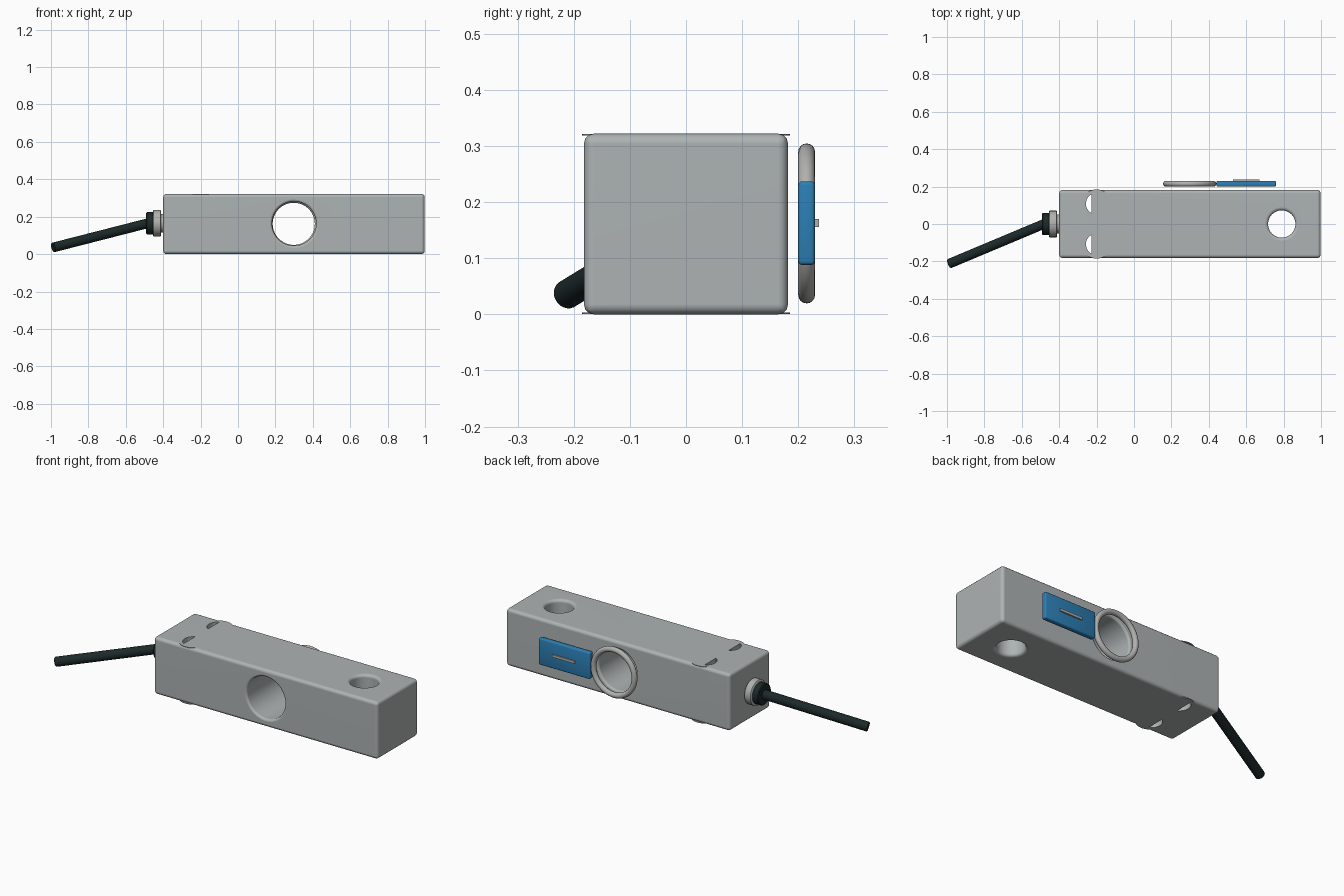
import bpy, bmesh, math
from mathutils import Vector

if "Cube" in bpy.data.objects:
    bpy.data.objects.remove(bpy.data.objects["Cube"])


def material(name, rgb):
    m = bpy.data.materials.new(name)
    m.diffuse_color = (*rgb, 1)
    m.use_nodes = True
    m.node_tree.nodes["Principled BSDF"].inputs["Base Color"].default_value = m.diffuse_color
    return m


STEEL = material("body_grey", (0.42, 0.45, 0.45))
RING = material("ring_grey", (0.44, 0.44, 0.43))
BLUE = material("label_blue", (0.025, 0.21, 0.46))
BLACK = material("cable_black", (0.012, 0.022, 0.023))


def make(name, bm, mat, smooth=True):
    bmesh.ops.recalc_face_normals(bm, faces=bm.faces[:])
    me = bpy.data.meshes.new(name)
    bm.to_mesh(me)
    bm.free()
    ob = bpy.data.objects.new(name, me)
    bpy.context.collection.objects.link(ob)
    me.materials.append(mat)
    if smooth:
        shade(ob)
    return ob


def shade(ob):
    bpy.ops.object.select_all(action='DESELECT')
    ob.select_set(True)
    bpy.context.view_layer.objects.active = ob
    bpy.ops.object.shade_smooth_by_angle(angle=math.radians(40))


def box(name, lo, hi, mat, bevel=0, segments=3):
    bm = bmesh.new()
    bmesh.ops.create_cube(bm, size=1)
    for v in bm.verts:
        v.co = [(a + b) / 2 + c * (b - a) for a, b, c in zip(lo, hi, v.co)]
    if bevel:
        bmesh.ops.bevel(bm, geom=bm.edges[:], offset=bevel, segments=segments,
                        profile=0.5, affect='EDGES')
    return make(name, bm, mat)


def lathe(name, profile, start, axis, mat, sides=48):
    """Solid of revolution; profile is (distance along axis, radius)."""
    bm = bmesh.new()
    turn = Vector((0, 0, 1)).rotation_difference(Vector(axis))
    rings = []
    for d, r in profile:
        rings.append([bm.verts.new(Vector(start) + turn @ Vector(
            (r * math.cos(2 * math.pi * i / sides), r * math.sin(2 * math.pi * i / sides), d)))
            for i in range(sides)])
    for a, b in zip(rings, rings[1:]):
        for i in range(sides):
            j = (i + 1) % sides
            bm.faces.new((a[i], a[j], b[j], b[i]))
    bm.faces.new(rings[0])
    bm.faces.new(rings[-1])
    return make(name, bm, mat)


def prism(name, points, z0, z1, mat):
    bm = bmesh.new()
    low, high = ([bm.verts.new((x, y, z)) for x, y in points] for z in (z0, z1))
    bm.faces.new(low)
    bm.faces.new(high)
    for i in range(len(points)):
        j = (i + 1) % len(points)
        bm.faces.new((low[i], low[j], high[j], high[i]))
    return make(name, bm, mat)


def arc(cx, cy, r, a0, a1, n=16):
    return [(cx + r * math.cos(math.radians(a0 + (a1 - a0) * i / n)),
             cy + r * math.sin(math.radians(a0 + (a1 - a0) * i / n))) for i in range(n + 1)]


def bore_profile(length, r, fillet, n=4):
    """Through hole with rounded mouths, running slightly past both faces."""
    mouth = [(fillet * (1 - math.cos(t)), r + fillet * (1 - math.sin(t)))
             for t in [math.pi / 2 * i / n for i in range(n + 1)]]
    mouth = [(-0.02, r + fillet)] + mouth
    return mouth + [(length - d, q) for d, q in reversed(mouth)]


HEIGHT, HALF = 0.322, 0.182

# Beam body with rounded edges
body = box("beam_body", (-0.4, -HALF, 0), (0.998, HALF, HEIGHT), STEEL, 0.018)

# Cutters: cross bore, bolt hole and two crescent slots
cutters = [
    lathe("cross_bore_cutter", bore_profile(2 * HALF, 0.118, 0.012),
          (0.3, -HALF, 0.163), (0, 1, 0), STEEL, 64),
    lathe("bolt_hole_cutter", bore_profile(HEIGHT, 0.073, 0.016),
          (0.79, 0, 0), (0, 0, 1), STEEL),
]
for side in (-1, 1):
    cutters.append(prism("slot_cutter", arc(-0.2, side * 0.108, 0.057, 118, 242),
                         -0.05, HEIGHT + 0.05, STEEL))
for c in cutters:
    c.hide_render = True
    mod = body.modifiers.new("cut", 'BOOLEAN')
    mod.operation, mod.solver, mod.object = 'DIFFERENCE', 'EXACT', c
    bpy.ops.object.select_all(action='DESELECT')
    bpy.context.view_layer.objects.active = body
    body.select_set(True)
    bpy.ops.object.modifier_apply(modifier=mod.name)
for c in cutters:
    bpy.data.objects.remove(c)
shade(body)
body.modifiers.new("flat_faces", 'WEIGHTED_NORMAL').keep_sharp = True

# Small rim lips that overhang the long edges beside the slots
for side in (-1, 1):
    for z in (0.0005, HEIGHT - 0.0035):
        prism("slot_rim", arc(-0.2, side * 0.108, 0.077, side * 45, side * 135),
              z, z + 0.003, STEEL)

# Rounded ring behind the cross bore
bm = bmesh.new()
U, V = 64, 16
grid = []
for i in range(U):
    a = 2 * math.pi * i / U
    row = []
    for j in range(V):
        b = 2 * math.pi * j / V
        r = 0.1275 + 0.015 * math.cos(b)
        row.append(bm.verts.new((0.298 + r * math.cos(a), 0.215 + 0.015 * math.sin(b),
                                 0.162 + r * math.sin(a))))
    grid.append(row)
for i in range(U):
    for j in range(V):
        k, m = (i + 1) % U, (j + 1) % V
        bm.faces.new((grid[i][j], grid[k][j], grid[k][m], grid[i][m]))
make("bore_ring", bm, RING)

# Label plate with a plain raised bar
box("label_plate", (0.44, 0.2, 0.088), (0.76, 0.23, 0.237), BLUE, 0.007)
box("label_bar", (0.53, 0.23, 0.156), (0.67, 0.237, 0.17), RING)

# Cable entry: collar, gland and cable
lathe("collar", [(0, 0.05), (0.012, 0.05), (0.012, 0.066), (0.016, 0.071),
                 (0.052, 0.071), (0.056, 0.066)],
      (-0.399, 0, 0.165), (-1, 0, 0), RING)
lathe("gland", [(0, 0.059), (0.034, 0.059), (0.038, 0.055)],
      (-0.453, 0, 0.165), (-1, 0, 0), BLACK)
start, end = Vector((-0.47, 0.005, 0.168)), Vector((-0.99, -0.213, 0.035))
length = (end - start).length
lathe("cable", [(0, 0.026), (length - 0.004, 0.026), (length, 0.022)],
      start, (end - start).normalized(), BLACK, 24)
